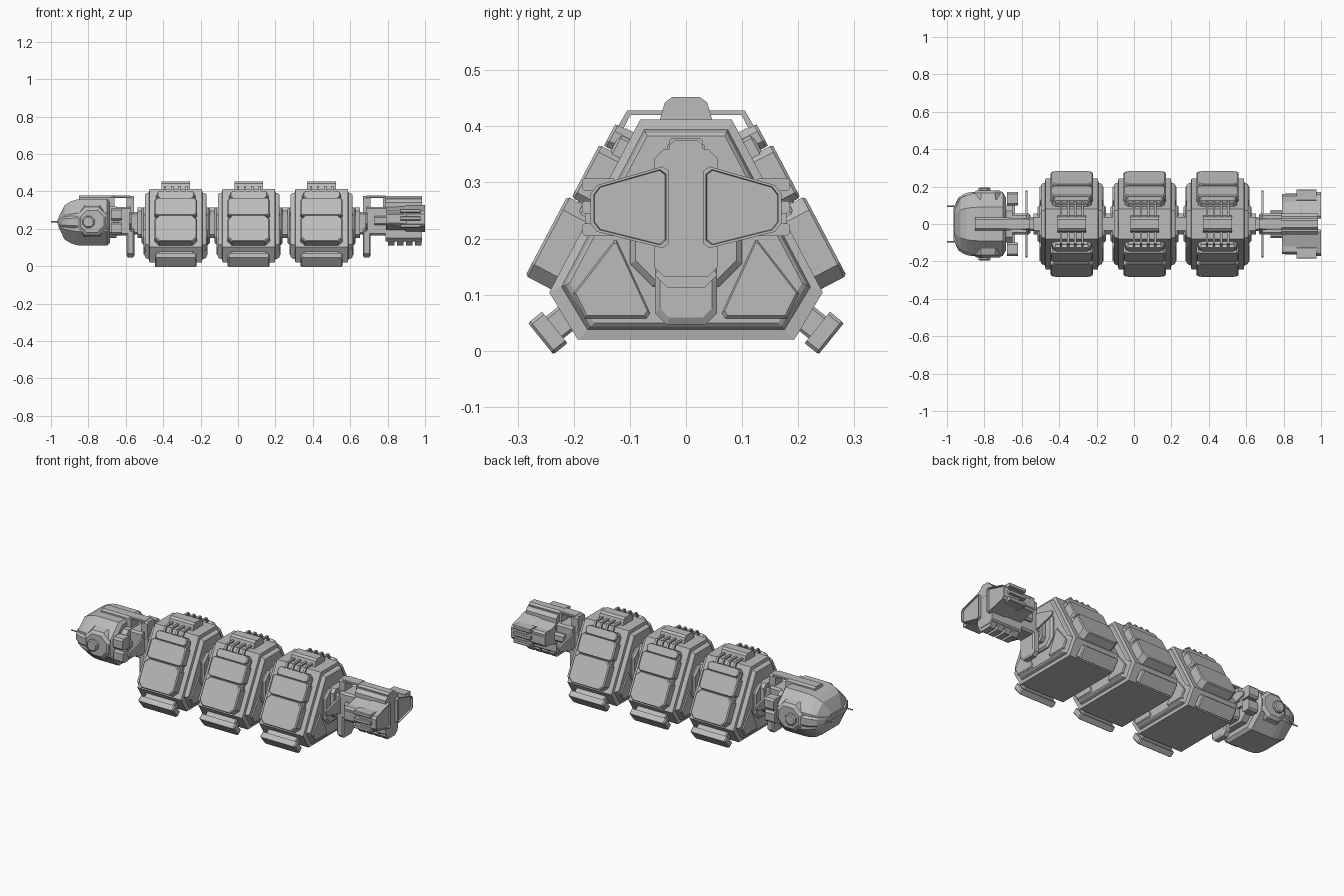
import bpy, bmesh
from math import sqrt
from mathutils import Vector

if "Cube" in bpy.data.objects:
    bpy.data.objects.remove(bpy.data.objects["Cube"])

grey = bpy.data.materials.new("hull grey")
grey.use_nodes = True
grey.diffuse_color = (.5, .5, .5, 1)
grey.node_tree.nodes["Principled BSDF"].inputs["Base Color"].default_value = grey.diffuse_color

along, across, up = Vector((1, 0, 0)), Vector((0, 1, 0)), Vector((0, 0, 1))
lengthwise = (across, up, along)
sideways = (along, up, across)


def frame(tilt):
    """Axes of a plate whose outward normal is the given (y, z) direction."""
    normal = Vector((0, *tilt)).normalized()
    return along, along.cross(normal), normal


def trim(corners, *cuts):
    """Cut the corners off a polygon, cycling through the given cut lengths."""
    corners = [Vector(corner) for corner in corners]
    outline = []
    for index, corner in enumerate(corners):
        cut = cuts[index % len(cuts)]
        before = corners[index - 1]
        after = corners[(index + 1) % len(corners)]
        outline.append(corner + (before - corner).normalized() * cut)
        outline.append(corner + (after - corner).normalized() * cut)
    return outline


def octagon(width, height, cut, u=0, v=0):
    left, right = u - width / 2, u + width / 2
    low, high = v - height / 2, v + height / 2
    return trim([(left, low), (right, low), (right, high), (left, high)], cut)


def symmetric(layers):
    """Repeat (height, scale) layers on the opposite side of zero."""
    return [(-height, scale) for height, scale in reversed(layers)] + layers


def loft(name, outline, layers, origin=(0, 0, 0), axes=lengthwise, mirror=False):
    """Join scaled copies of an outline at successive heights, and cap the ends."""
    bm = bmesh.new()
    centre = [(min(p[k] for p in outline) + max(p[k] for p in outline)) / 2 for k in range(2)]
    rings = []
    for height, *scale in layers:
        ring = []
        for point in outline:
            u = centre[0] + (point[0] - centre[0]) * scale[0]
            v = centre[1] + (point[1] - centre[1]) * scale[-1]
            place = Vector(origin) + axes[0] * u + axes[1] * v + axes[2] * height
            ring.append(bm.verts.new(place))
        rings.append(ring)
    for ring, following in zip(rings, rings[1:]):
        for index in range(len(outline)):
            bm.faces.new((ring[index - 1], ring[index], following[index], following[index - 1]))
    bm.faces.new(rings[0])
    bm.faces.new(rings[-1])
    bmesh.ops.recalc_face_normals(bm, faces=bm.faces)
    mesh = bpy.data.meshes.new(name)
    bm.to_mesh(mesh)
    bm.free()
    mesh.materials.append(grey)
    part = bpy.data.objects.new(name, mesh)
    bpy.context.collection.objects.link(part)
    if mirror:
        modifier = part.modifiers.new("mirror", "MIRROR")
        modifier.use_axis = (False, True, False)


def block(name, middle, length, width, low, high, cut=.01, y=0):
    """Bar along x with cut corners, mirrored when it is off the centre line."""
    outline = octagon(width, high - low, cut, y, (low + high) / 2)
    loft(name, outline, [(middle - length / 2, 1), (middle + length / 2, 1)], mirror=y != 0)


def plate(name, outline, bottom, top, origin, axes):
    """Mirrored armour plate with a bevelled outer rim."""
    rim = top - .005
    loft(name, outline, [(bottom, 1), (rim, 1), (top, .95)], origin, axes, mirror=True)


# Pod cross-section: a triangle with its corners cut off
base, apex, reach = .02, .567, .288
shell = trim([(-reach, base), (reach, base), (0, apex)], .095, .095, .175)
flank = frame((apex - base, reach))
lower_corner = frame((.78, -.63))
end_panel = trim([(.235, .058), (.06, .058), (.125, .2)], .055, .01, .004)
ridge = trim([(-.05, .4), (.05, .4), (.035, .452), (-.035, .452)], .01)
strut = [(.095, .428), (.105, .428), (.13, .385), (.12, .38)]


def cargo_pod(x):
    centre = (x, 0, 0)
    loft("pod_shell", shell, symmetric([(.14, 1), (.143, .91), (.16, .88), (.165, .85)]), centre)
    # end fittings
    loft("pod_end_panel", end_panel, symmetric([(.166, 1), (.171, .93)]), centre, mirror=True)
    loft("pod_hub", octagon(.2, .2, .04, v=.215), symmetric([(.172, 1), (.182, .9)]), centre)
    block("pod_collar", x, .41, .11, .15, .315, cut=.02)
    # armour on the sloped flanks
    middle = (x, .162, .256)
    plate("flank_base", octagon(.21, .3, .02), -.01, .022, middle, flank)
    plate("flank_upper_plate", octagon(.2, .044, .012, v=.126), 0, .037, middle, flank)
    plate("flank_middle_plate", octagon(.226, .106, .012, v=.049), 0, .045, middle, flank)
    plate("flank_lower_plate", octagon(.226, .16, .025, v=-.086), 0, .053, middle, flank)
    # skid on the lower corner
    corner = (x, .22, .053)
    plate("skid_mount", octagon(.19, .05, .005), -.01, .03, corner, lower_corner)
    plate("skid", octagon(.224, .072, .006), .018, .05, corner, lower_corner)
    # roof ridge and its braces
    loft("roof_ridge", ridge, symmetric([(.077, 1)]), centre)
    for step in (-3, -1, 1, 3):
        brace = x + step * .019
        block("roof_brace", brace, .012, .07, .42, .428, cut=.001, y=.065)
        loft("roof_brace_strut", strut, symmetric([(.006, 1)]), (brace, 0, 0), mirror=True)


for spacing in (-1, 0, 1):
    cargo_pod(.057 + spacing * .39)
block("spine", .07, 1.5, .074, .17, .29)

# Bulkheads at both ends of the spine: a keel blade below, a thin fin on each side
keel = octagon(.11, .16, .02, v=.127)
fin = trim([(.04, .19), (.18, .225), (.18, .25), (.04, .29)], .006)
for x, outward in ((-.575, -1), (.688, 1)):
    boom = x + outward * .05
    loft("keel_blade", keel, symmetric([(.014, 1), (.021, .85)]), (x, 0, 0))
    loft("side_fin", fin, symmetric([(.005, 1)]), (x, 0, 0), mirror=True)
    block("bulkhead_post", x, .04, .066, .13, .376)
    block("top_boom", boom, .1, .06, .364, .378, cut=.003)
    block("neck", boom, .1, .11, .165, .318)


def rounded_nose(tip, depth, back, blunt):
    """Layers that swell from a blunt tip to full size, then run straight back."""
    layers = []
    for step in range(5):
        swell = sqrt(1 - (1 - step / 4) ** 2)
        layers.append((tip + depth * step / 4, .5 + swell / 2, blunt + (1 - blunt) * swell))
    return layers + [(back, 1)]


# Command section
block("command_boom", -.755, .19, .07, .28, .378)
hull = octagon(.33, .25, .075, v=.235)
loft("command_hull", hull, rounded_nose(-.96, .13, -.7, .2) + [(-.685, .87)])
block("command_back", -.68, .06, .2, .15, .32, cut=.03)
brow = octagon(.344, .065, .012, v=.237)
loft("brow_band", brow, rounded_nose(-.965, .11, -.7, .4))
blister = octagon(.18, .17, .05, u=-.78, v=.24)
loft("side_blister", blister, [(.13, 1), (.165, .9), (.178, .7)], axes=sideways, mirror=True)
hatch = octagon(.064, .064, .019, u=-.8, v=.237)
loft("side_hatch", hatch, [(.16, 1), (.19, 1), (.195, .8)], axes=sideways, mirror=True)
for y, length in ((.095, .1), (.07, .06)):
    block("antenna", -.9 - length / 2, length, .006, .235, .241, cut=.001, y=y)

# Thruster blocks behind the command section
thruster = -.65
block("thruster_upper", thruster, .06, .07, .245, .31, y=.135)
block("thruster_lower", thruster, .06, .055, .17, .235, y=.137)
block("thruster_arm", thruster, .03, .1, .225, .255, y=.08)

# Engine section
block("engine_boom", .88, .21, .06, .3, .376)
block("engine_core", .887, .195, .114, .132, .36, cut=.018)
for rib in range(4):
    block("keel_rib", .82 + rib * .048, .035, .11, .112, .16, cut=.022)
nacelle = trim([(.03, .18), (.17, .215), (.17, .292), (.03, .332)], .012)
nozzle = [(.79, .8), (.8, .88), (.89, .9), (.9, 1), (1, 1), (1, .92), (.99, .9)]
loft("engine_nacelle", nacelle, nozzle, mirror=True)
block("nacelle_fairing", .838, .095, .1, .215, .3, y=.11)
for rail in range(3):
    low = .205 + rail * .04
    block("nacelle_rail", .922, .105, .06, low, low + .022, cut=.004, y=.155)
block("nacelle_strut", .78, .1, .045, .22, .27, y=.052)
